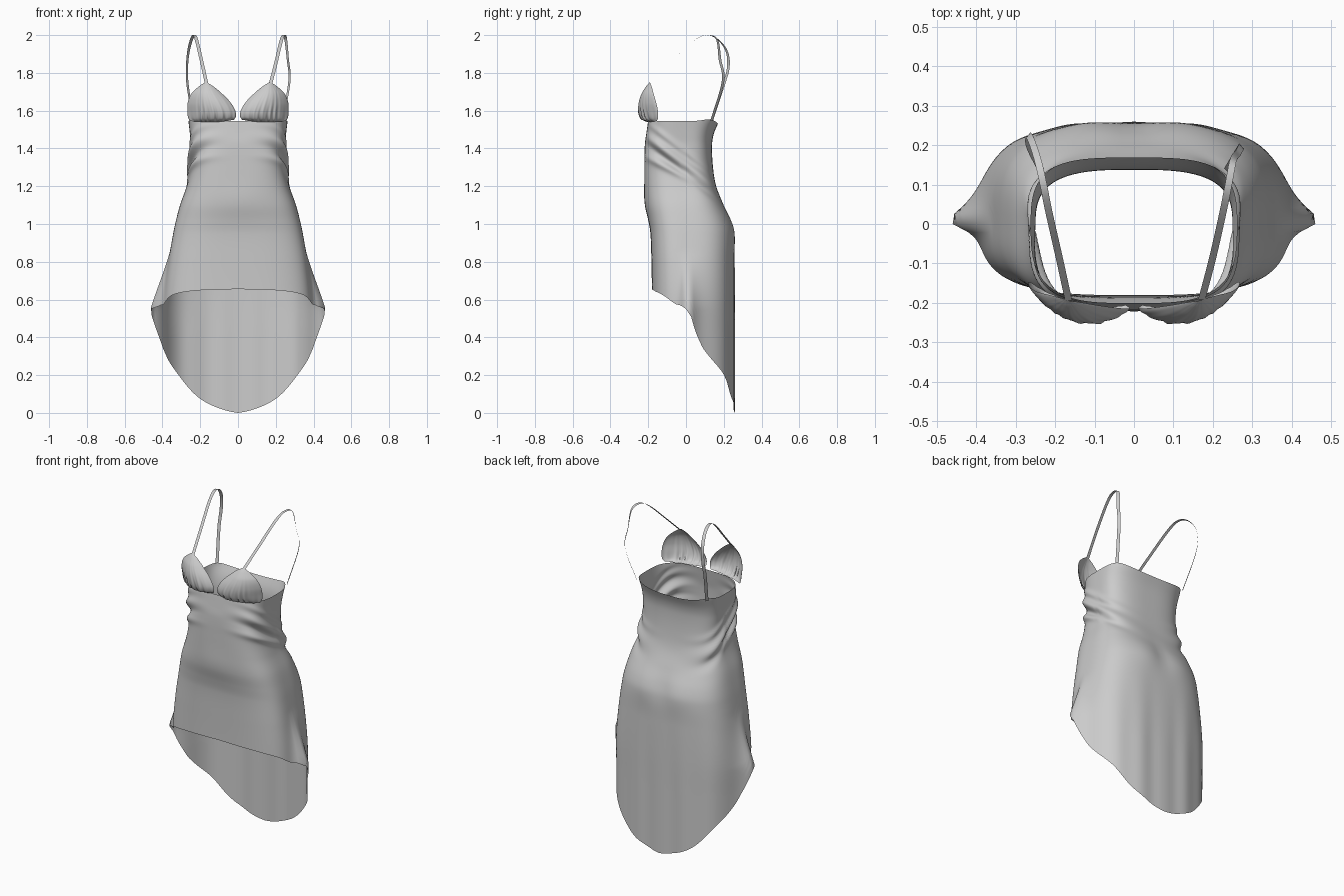
import bpy, math
from mathutils import Vector

if "Cube" in bpy.data.objects:
    bpy.data.objects.remove(bpy.data.objects["Cube"])


def interp(table, t):
    """Smooth (Hermite) lookup in rows of (key, values...)."""
    n = len(table)
    t = min(max(t, table[0][0]), table[-1][0])
    i = next(k for k in range(n - 1) if t <= table[k + 1][0])

    def slope(k, c):
        a, b = table[max(k - 1, 0)], table[min(k + 1, n - 1)]
        return (b[c] - a[c]) / (b[0] - a[0])
    p, q = table[i], table[i + 1]
    h = q[0] - p[0]
    s = (t - p[0]) / h
    return [(2*s**3 - 3*s*s + 1) * p[c] + (s**3 - 2*s*s + s) * h * slope(i, c)
            + (3*s*s - 2*s**3) * q[c] + (s**3 - s*s) * h * slope(i + 1, c)
            for c in range(1, len(p))]


def grid_object(name, rows, closed=False):
    """Sheet mesh from equal-length rows of points."""
    w = len(rows[0])
    faces = []
    for r in range(len(rows) - 1):
        for c in range(w if closed else w - 1):
            d = (c + 1) % w
            faces.append((r*w + c, (r+1)*w + c, (r+1)*w + d, r*w + d))
    me = bpy.data.meshes.new(name)
    me.from_pydata([p for row in rows for p in row], [], faces)
    me.polygons.foreach_set("use_smooth", [True] * len(faces))
    ob = bpy.data.objects.new(name, me)
    bpy.context.collection.objects.link(ob)
    return ob


def gauss(x, s):
    return math.exp(-(x / s) ** 2)


# Body cross-sections: z, half width, front depth, back depth
SECTIONS = [(0.0, .385, .18, .256), (.4, .388, .18, .257), (.6, .388, .18, .258),
            (.8, .368, .183, .257), (.95, .343, .188, .254), (1.02, .328, .197, .236),
            (1.1, .307, .21, .2), (1.2, .272, .217, .16), (1.3, .25, .22, .143),
            (1.42, .25, .218, .138), (1.48, .255, .21, .148), (1.55, .263, .2, .178)]
# Hem height by angle (front = -90, side = 0, back = 90)
HEM = [(-90, .655), (-60, .645), (-30, .62), (-8, .575), (0, .55), (5, .43),
       (14, .33), (43, .2), (68, .075), (90, 0)]


def body_point(deg, v):
    a = math.radians(deg)
    ca, sa = math.cos(a), math.sin(a)
    fold = math.degrees(math.asin(max(-1, min(1, sa))))
    top = 1.545 + .01 * gauss(fold - 35, 18) - .015 * gauss(fold - 90, 30)
    z = top + (interp(HEM, fold)[0] - top) * v
    hw, yf, yb = interp(SECTIONS, z)
    e = 2 / 3.0 if sa > 0 else 2 / 3.2
    cx, sy = abs(ca) ** e, abs(sa) ** e
    x = hw * cx
    y = yb * sy if sa > 0 else -yf * sy
    # Side flare growing toward the hem
    g = min(max((.86 - z) / .3, 0), 1)
    x += .085 * g ** 1.3 * math.exp(-(abs(y - .008) / (.055 if y > .008 else .03)) ** 1.3)
    # Diagonal waist creases
    m = cx ** 2
    d = z - (1.31 - .75 * y)
    crease = (.02 * gauss(d, .028) - .012 * gauss(d + .05, .022)
              + .016 * gauss(z - 1.25 + .5 * y, .022) * (1 if y < 0 else gauss(y, .08))
              + .008 * gauss(d - .07, .02)) * m
    x += crease
    y += crease * .6 * (1 if sa > 0 else -1) * sy
    # Belly, seat and soft folds of the train
    if sa > 0:
        y += .006 * gauss(x - .12, .08) * gauss(z - .97, .09) - .006 * gauss(x, .05) * gauss(z - 1.0, .08)
        y += .003 * math.cos(x * 40) * sy * min(max((.9 - z) / .5, 0), 1)
    else:
        y -= .008 * gauss(x, .14) * gauss(z - 1.12, .1)
    return (x if ca > 0 else -x, y, z)


SEG, ROWS = 192, 110
grid_object("dress_body", [[body_point(360 * c / SEG, r / ROWS) for c in range(SEG)]
                           for r in range(ROWS + 1)], closed=True)

# Cup outline: v, inner x, outer x, bottom/top z blend, inner y, outer y, bulge
CUP = [(0, .022, .252, 1.54, -.205, -.155, .012), (.08, .012, .263, 1.555, -.212, -.148, .036),
       (.22, .014, .268, 1.59, -.215, -.148, .05), (.45, .042, .266, 1.64, -.213, -.158, .05),
       (.7, .088, .246, 1.69, -.207, -.172, .036), (.88, .13, .208, 1.727, -.2, -.182, .016),
       (1, .162, .178, 1.748, -.195, -.19, .0)]


def cup_point(u, v, side):
    xi, xo, z, yi, yo, b = interp(CUP, v)
    arch = max(math.sin(math.pi * u), 0) ** .7
    # Gathers fade out upward from the band
    fade = math.exp(-v * 4.5) * min(1, v * 14 + .2)
    wave = math.sin(u * 44 + 1.5 * math.sin(u * 9) + v * 3) + .5 * math.sin(u * 71 + 1)
    y = yi + (yo - yi) * u ** 1.8 - b * arch - .008 * wave * fade * arch
    z += .012 * (u - .5) ** 2 * 4 * (1 - v) * (1 if u < .5 else .4)
    return (side * (xi + (xo - xi) * u), y, z)


for side, label in ((-1, "left"), (1, "right")):
    grid_object(label + "_cup", [[cup_point(c / 80, r / 44, side) for c in range(81)]
                                 for r in range(45)])

# Shoulder strap centre lines, cup tip to back rim
STRAPS = {
    "left_strap": [(-.166, -.195, 1.742), (-.19, -.085, 1.85), (-.216, .03, 1.96), (-.23, .1, 1.999),
                   (-.245, .165, 1.98), (-.262, .215, 1.915), (-.27, .224, 1.83),
                   (-.266, .197, 1.73), (-.235, .135, 1.545)],
    "right_strap": [(.172, -.192, 1.742), (.2, -.085, 1.85), (.226, .03, 1.96), (.24, .1, 1.999),
                    (.252, .162, 1.98), (.264, .18, 1.87), (.272, .196, 1.755),
                    (.235, .135, 1.545)]}
for name, pts in STRAPS.items():
    side = -1 if pts[0][0] < 0 else 1
    table = [(i / (len(pts) - 1), *p) for i, p in enumerate(pts)]
    rows = []
    for k in range(61):
        t = k / 60
        p = Vector(interp(table, t))
        tan = (Vector(interp(table, t + .01)) - Vector(interp(table, t - .01))).normalized()
        # Ribbon turns from facing front to facing sideways
        turn = min(max((t - .3) / .4, 0), 1) * math.radians(50)
        w = Vector((math.cos(turn), -side * math.sin(turn), 0))
        w = (w - tan * w.dot(tan)).normalized() * .009
        rows.append([p - w, p + w])
    grid_object(name, rows)
